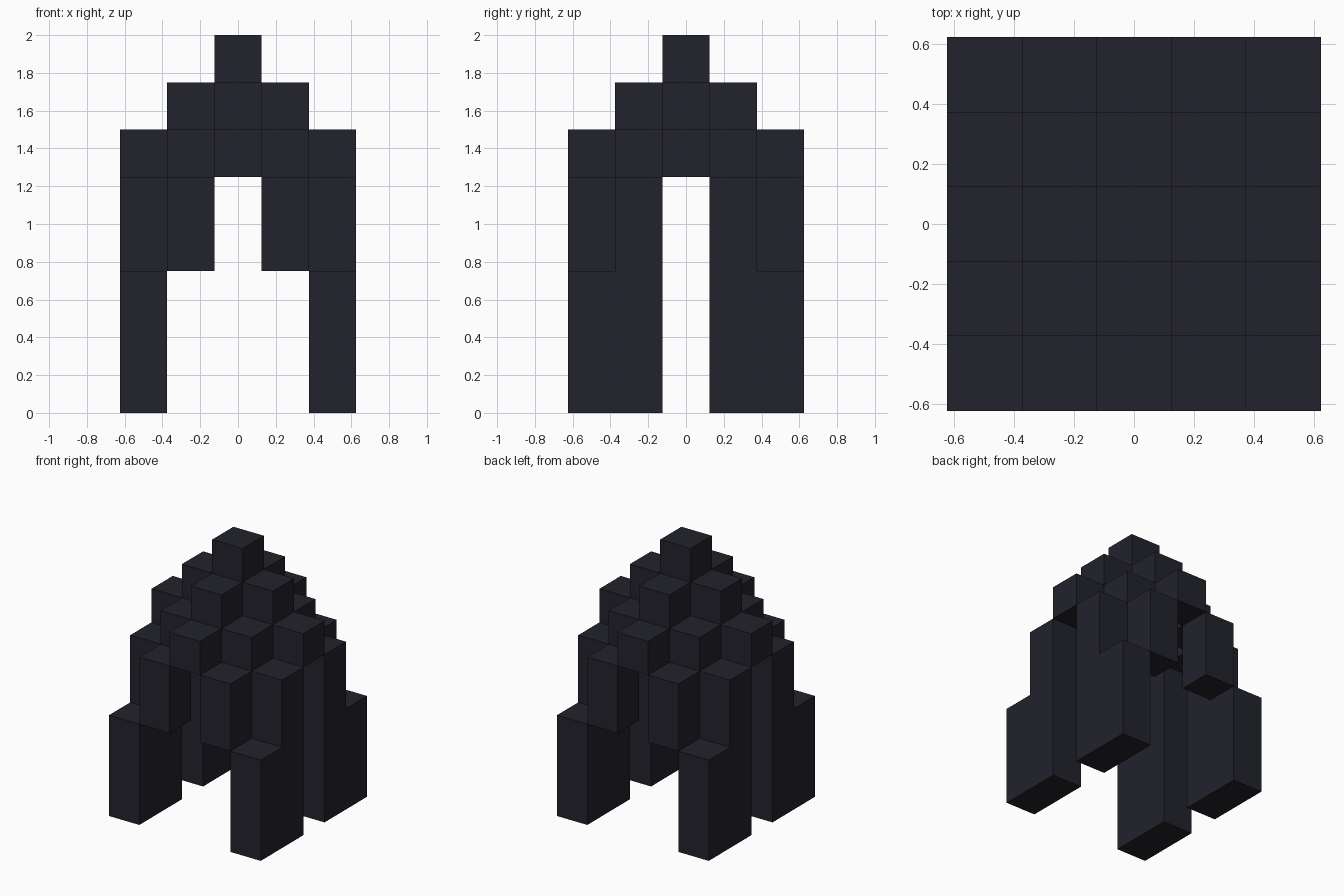
import bpy
import bmesh

CELL = 0.25  # every part sits on a grid of cubes this size

cube = bpy.data.objects.get("Cube")
if cube:
    bpy.data.objects.remove(cube, do_unlink=True)

# Single dark colour
dark = bpy.data.materials.new("dark_slate")
dark.use_nodes = True
colour = (0.016, 0.016, 0.025, 1)
dark.diffuse_color = colour
bsdf = dark.node_tree.nodes["Principled BSDF"]
bsdf.inputs["Base Color"].default_value = colour
bsdf.inputs["Roughness"].default_value = 0.9


def finish(name, bm):
    bmesh.ops.recalc_face_normals(bm, faces=bm.faces)
    mesh = bpy.data.meshes.new(name)
    bm.to_mesh(mesh)
    bm.free()
    mesh.materials.append(dark)
    obj = bpy.data.objects.new(name, mesh)
    bpy.context.collection.objects.link(obj)


def block(name, col, row, bottom, top):
    """One-cell-wide upright block centred on a grid column."""
    bm = bmesh.new()
    bmesh.ops.create_cube(bm, size=CELL)
    bmesh.ops.scale(bm, vec=(1, 1, top - bottom), verts=bm.verts)
    middle = (bottom + top) / 2
    bmesh.ops.translate(bm, vec=(col * CELL, row * CELL, middle * CELL),
                        verts=bm.verts)
    finish(name, bm)


def stepped_leg(name, sx, sy):
    """Two-cell-deep leg with a lower outer step, extruded across x."""
    profile = [(0.5, 0), (2.5, 0), (2.5, 3), (1.5, 3), (1.5, 5), (0.5, 5)]
    bm = bmesh.new()
    verts = [bm.verts.new((sx * 1.5 * CELL, sy * y * CELL, z * CELL))
             for y, z in profile]
    face = bm.faces.new(verts)
    side = bmesh.ops.extrude_face_region(bm, geom=[face])
    moved = [v for v in side["geom"] if isinstance(v, bmesh.types.BMVert)]
    bmesh.ops.translate(bm, vec=(sx * CELL, 0, 0), verts=moved)
    finish(name, bm)


# Legs, hanging blocks and upper corner blocks, one of each per quarter
for sx, side in ((1, "left"), (-1, "right")):
    for sy, end in ((-1, "front"), (1, "back")):
        where = f"{end}_{side}"
        stepped_leg(f"leg_{where}", sx, sy)
        block(f"hanging_block_{where}", sx, 2 * sy, 3, 5)
        block(f"shoulder_block_{where}", sx, sy, 5, 6)

# Arch keystones and the ring under the peak, one of each per direction
for dx, dy, where in ((1, 0, "left"), (-1, 0, "right"),
                      (0, -1, "front"), (0, 1, "back")):
    block(f"arch_top_{where}", 2 * dx, 2 * dy, 5, 6)
    block(f"upper_ring_{where}", dx, dy, 6, 7)

# Peak
block("peak", 0, 0, 7, 8)
